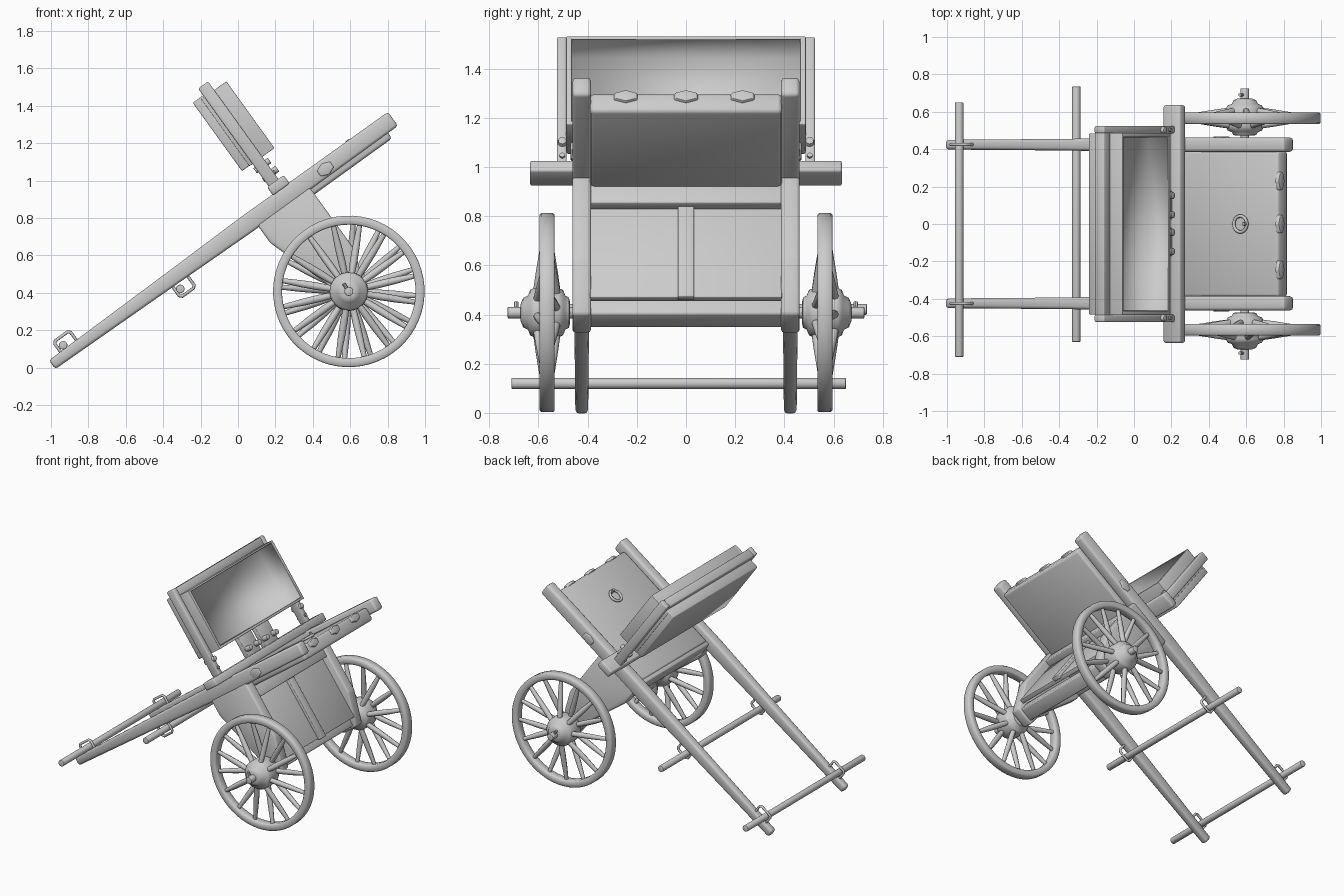
import bpy, bmesh
from math import cos, sin, pi, radians
from mathutils import Matrix, Vector

if "Cube" in bpy.data.objects:
    bpy.data.objects.remove(bpy.data.objects["Cube"])

# The cart is built level (u along shafts, y across, v up), then tipped onto its shaft ends
TILT = Matrix.Rotation(-radians(35.8), 4, 'Y')


def finish(name, bm, bevel=0.0, angle=35):
    bmesh.ops.recalc_face_normals(bm, faces=bm.faces)
    if bevel:
        bmesh.ops.bevel(bm, geom=bm.edges[:], offset=bevel, segments=2,
                        profile=0.5, affect='EDGES', clamp_overlap=True)
    bm.transform(TILT)
    me = bpy.data.meshes.new(name)
    bm.to_mesh(me)
    bm.free()
    ob = bpy.data.objects.new(name, me)
    bpy.context.collection.objects.link(ob)
    bpy.context.view_layer.objects.active = ob
    bpy.ops.object.select_all(action='DESELECT')
    ob.select_set(True)
    bpy.ops.object.shade_smooth_by_angle(angle=radians(angle))
    return ob


def prism(name, pts, y0, y1, bevel=0.0, angle=60):
    """Profile in (u, v) extruded across the cart."""
    bm = bmesh.new()
    a = [bm.verts.new((u, y0, v)) for u, v in pts]
    b = [bm.verts.new((u, y1, v)) for u, v in pts]
    bm.faces.new(a)
    bm.faces.new(b[::-1])
    n = len(pts)
    for i in range(n):
        bm.faces.new((a[i], a[(i + 1) % n], b[(i + 1) % n], b[i]))
    return finish(name, bm, bevel, angle)


def box(name, u, y, v, bevel=0.005):
    return prism(name, [(u[0], v[0]), (u[1], v[0]), (u[1], v[1]), (u[0], v[1])], y[0], y[1], bevel)


def rod(name, p, q, r, sides=16, r2=None, flat=None, bevel=0.0):
    """Round bar or bolt head from p to q; flat squashes it along one axis."""
    p, q = Vector(p), Vector(q)
    bm = bmesh.new()
    bmesh.ops.create_cone(bm, cap_ends=True, segments=sides, radius1=r,
                          radius2=r if r2 is None else r2, depth=(q - p).length)
    bm.transform((q - p).to_track_quat('Z', 'Y').to_matrix().to_4x4())
    if flat:
        bm.transform(Matrix.Diagonal((*flat, 1)))
    bm.transform(Matrix.Translation((p + q) / 2))
    return finish(name, bm, bevel)


def lathe(name, prof, centre, steps=40, closed=False):
    """Turn an (r, y) profile around the axle direction."""
    bm = bmesh.new()
    rings = [[bm.verts.new((centre[0] + r * cos(2 * pi * i / steps), y,
                            centre[1] + r * sin(2 * pi * i / steps))) for i in range(steps)]
             for r, y in prof]
    n = len(rings)
    for k in range(n if closed else n - 1):
        a, b = rings[k], rings[(k + 1) % n]
        for i in range(steps):
            j = (i + 1) % steps
            bm.faces.new((a[i], a[j], b[j], b[i]))
    if not closed:
        bm.faces.new(rings[0])
        bm.faces.new(rings[-1])
    return finish(name, bm, angle=50)


def loop(name, pts, r):
    """Closed bent-wire loop."""
    cu = bpy.data.curves.new(name, 'CURVE')
    cu.dimensions = '3D'
    cu.bevel_depth = r
    cu.bevel_resolution = 2
    sp = cu.splines.new('POLY')
    sp.points.add(len(pts) - 1)
    for pt, co in zip(sp.points, pts):
        pt.co = (*(TILT @ Vector(co)), 1)
    sp.use_cyclic_u = True
    bpy.context.collection.objects.link(bpy.data.objects.new(name, cu))


AX = (0.719, -0.016)                      # axle position (u, v)
SPOKES = 16

for s, side in ((-1, "front"), (1, "back")):
    # long shaft, tapering towards the handle end
    bm = bmesh.new()
    rings = []
    for u, hy, hv in ((-0.797, .026, .029), (0.0, .031, .041), (0.5, .038, .050), (1.45, .038, .046)):
        rings.append([bm.verts.new((u, s * .424 + hy * a, .594 + hv * b))
                      for a, b in ((-1, -1), (1, -1), (1, 1), (-1, 1))])
    for a, b in zip(rings, rings[1:]):
        for i in range(4):
            bm.faces.new((a[i], a[(i + 1) % 4], b[(i + 1) % 4], b[i]))
    bm.faces.new(rings[0])
    bm.faces.new(rings[-1])
    finish(side + "_shaft", bm, .015, 60)
    # side board of the undercarriage, tapering down to the axle
    prism(side + "_side_board", [(.53, .56), (.53, .44), (.645, .09), (.655, -.075), (.79, -.075),
                                 (.83, .03), (.875, .15), (.875, .56)], s * .386, s * .462, .012)
    # outer post carrying the seat back
    box(side + "_back_post", (.70, .765), sorted((s * .485, s * .525)), (.66, 1.335), .008)
    rod(side + "_post_bolt", (.69, s * .503, .80), (.785, s * .503, .80), .018, 10, bevel=.004)
    rod(side + "_post_lower_bolt", (.695, s * .503, .735), (.775, s * .503, .735), .011, 10)
    # elongated bolt head on the shaft
    rod(side + "_shaft_bolt", (1.0, s * .452, .588), (1.0, s * .469, .588), .055, 6,
        r2=.046, flat=(1, 1, .7), bevel=.004)
    # wire brackets holding the cross handles
    for nm, u0, u1, v0, v1 in (("handle", -.72, -.615, .60, .688), ("lower_bar", -.03, .068, .484, .575)):
        c = .012
        pts = [(u0 + c, v0), (u1 - c, v0), (u1, v0 + c), (u1, v1 - c),
               (u1 - c, v1), (u0 + c, v1), (u0, v1 - c), (u0, v0 + c)]
        loop(f"{side}_{nm}_bracket", [(u, s * .425, v) for u, v in pts], .009)

    # wheel: rim, hub, dished spokes, axle end, linch pin
    yc = s * .565
    lathe(side + "_wheel_rim", [(.405, yc - .024), (.398, yc - .031), (.364, yc - .031), (.357, yc - .024),
                                (.357, yc + .024), (.364, yc + .031), (.398, yc + .031), (.405, yc + .024)],
          AX, 56, True)
    lathe(side + "_wheel_hub", [(r, s * y) for r, y in (
        (.045, .472), (.062, .476), (.068, .49), (.092, .50), (.101, .52), (.104, .57), (.102, .615),
        (.092, .634), (.070, .642), (.060, .662), (.035, .672))], AX)
    for i in range(SPOKES):
        t = 2 * pi * (i + (.25 if s > 0 else 0)) / SPOKES
        d, tan = Vector((cos(t), 0, sin(t))), Vector((-sin(t), 0, cos(t)))
        y0 = .527 if i % 2 else .605
        bm = bmesh.new()
        prev = None
        for r, w, th in ((.08, .016, .018), (.16, .020, .018), (.25, .019, .016), (.365, .013, .013)):
            y = y0 + (.565 - y0) * (r - .08) / .285
            ctr = Vector((AX[0], s * y, AX[1])) + d * r
            ring = [bm.verts.new(ctr + tan * w * cos(k * pi / 4) + Vector((0, th * sin(k * pi / 4), 0)))
                    for k in range(8)]
            if prev:
                for k in range(8):
                    bm.faces.new((prev[k], prev[(k + 1) % 8], ring[(k + 1) % 8], ring[k]))
            else:
                bm.faces.new(ring)
            prev = ring
        bm.faces.new(prev)
        finish(f"{side}_spoke_{i + 1}", bm, angle=60)
    rod(side + "_axle_end", (AX[0], s * .44, AX[1]), (AX[0], s * .725, AX[1]), .024, bevel=.004)
    rod(side + "_linch_pin", (AX[0], s * .69, AX[1]), (AX[0] + .002, s * .69, AX[1] + .05), .009, 8)

# cross handles
rod("handle_bar", (-.688, -.71, .644), (-.688, .65, .644), .023, bevel=.004)
rod("lower_bar", (-.004, -.63, .522), (-.004, .735, .522), .023, bevel=.004)

# undercarriage: axle beam, rear panel with rails, slanted front panel
box("axle_beam", (.672, .772), (-.41, .41), (-.06, .035), .01)
box("rear_panel", (.79, .82), (-.39, .39), (-.01, .5), .003)
box("rear_panel_centre_bar", (.81, .84), (-.033, .033), (-.02, .5), .004)
box("rear_top_rail", (.80, .865), (-.39, .39), (.43, .53), .006)
prism("front_panel", [(.56, .53), (.585, .53), (.69, .02), (.665, .02)], -.39, .39)
box("front_top_rail", (.535, .59), (-.40, .40), (.47, .60), .008)

# rear deck with bolt heads and ring
box("deck", (.56, 1.385), (-.39, .39), (.512, .606), .016)
for i, y in enumerate((-.245, 0, .23)):
    rod(f"tail_bolt_{i + 1}", (1.375, y, .585), (1.396, y, .585), .06, 6, r2=.05,
        flat=(1, 1, .55), bevel=.004)
loop("deck_ring", [(1.148 + .043 * cos(k * pi / 10), .043 * sin(k * pi / 10), .62) for k in range(20)], .009)
rod("deck_ring_staple", (1.185, 0, .59), (1.185, 0, .645), .01, 8)

# cross beam on the shafts
box("cross_beam", (.69, .80), (-.635, .635), (.636, .692), .01)

# seat back: open tray facing the rear, with a softly shaded lining
bm = bmesh.new()
bmesh.ops.create_cube(bm, size=1, matrix=Matrix.Translation((.777, 0, 1.06)) @
                      Matrix.Diagonal((.132, .926, .408, 1)))
bmesh.ops.delete(bm, geom=[max(bm.faces, key=lambda f: f.calc_center_median().x)], context='FACES_ONLY')
finish("tray_lining", bm, angle=180).data.flip_normals()
for nm, v in (("bottom", (.838, .855)), ("top", (1.265, 1.278))):
    box(f"tray_{nm}_wall", (.68, .845), (-.485, .485), v, .003)
for s, side in ((-1, "front"), (1, "back")):
    box(side + "_tray_wall", (.68, .845), sorted((s * .464, s * .487)), (.838, 1.278), .003)
box("back_panel", (.632, .71), (-.485, .485), (.84, 1.29), .006)
box("back_top_rail", (.70, .762), (-.49, .49), (1.27, 1.332), .006)

# straps tying the tray to the cross beam
for i, y in enumerate((-.096, .101)):
    box(f"strap_{i + 1}", (.715, .75), (y - .075, y + .075), (.68, .85), .004)
for i, y in enumerate((-.147, -.045, .05, .152)):
    rod(f"strap_bolt_{i + 1}", (.74, y, .74), (.793, y, .74), .019, 10, bevel=.003)
